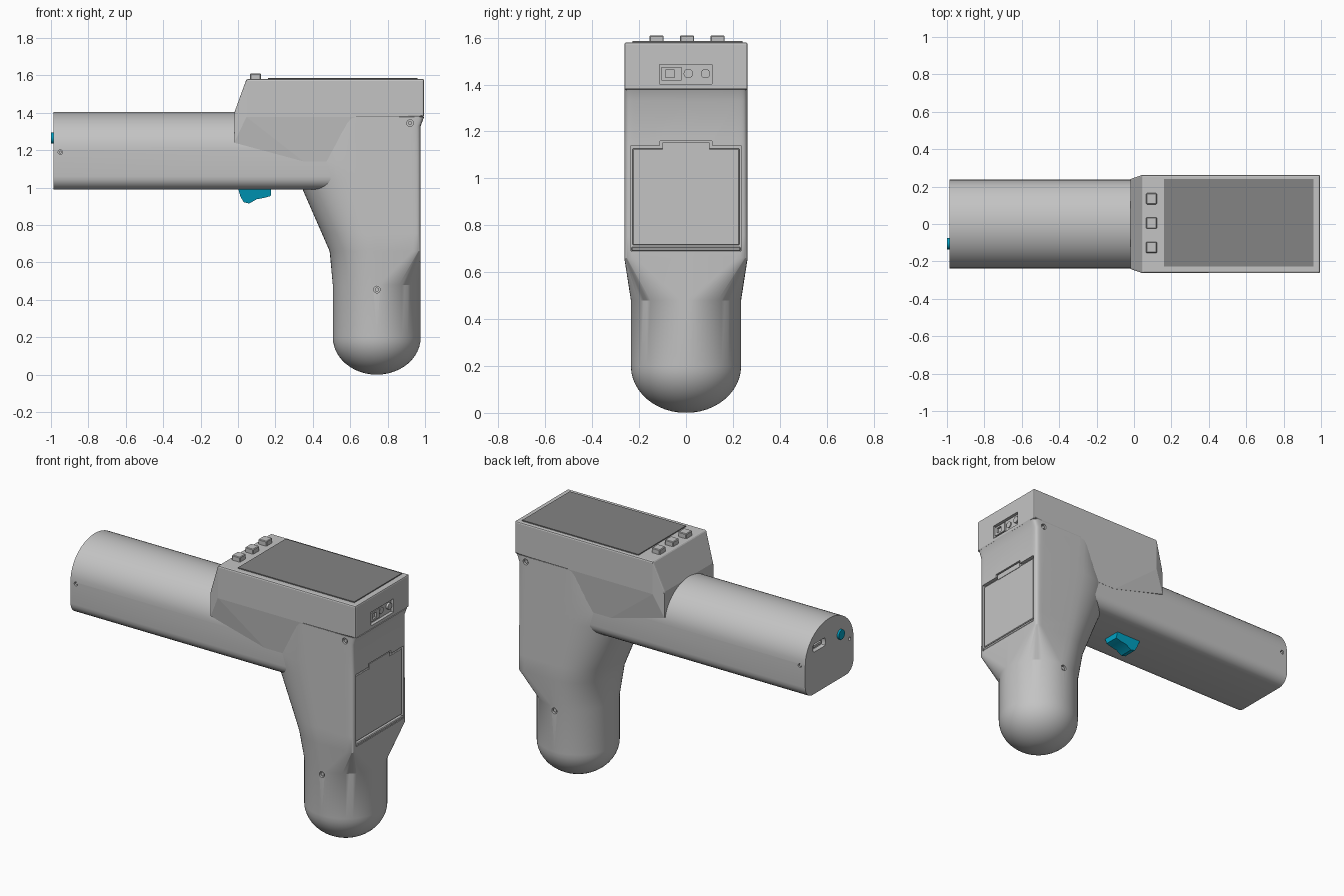
import bpy, bmesh, math
from mathutils import Vector

cube = bpy.data.objects.get("Cube")
if cube:
    bpy.data.objects.remove(cube, do_unlink=True)


def material(name, rgb):
    m = bpy.data.materials.new(name)
    m.use_nodes = True
    m.diffuse_color = (*rgb, 1)
    m.node_tree.nodes["Principled BSDF"].inputs["Base Color"].default_value = (*rgb, 1)
    return m


GREY = material("light grey", (0.55, 0.55, 0.55))
DARK = material("screen grey", (0.23, 0.23, 0.23))
BLUE = material("bright blue", (0.0, 0.36, 0.55))


def finish(bm, name, mat):
    bmesh.ops.recalc_face_normals(bm, faces=bm.faces)
    mesh = bpy.data.meshes.new(name)
    bm.to_mesh(mesh)
    bm.free()
    mesh.materials.append(mat)
    ob = bpy.data.objects.new(name, mesh)
    bpy.context.collection.objects.link(ob)
    return ob


def select(ob):
    bpy.ops.object.select_all(action='DESELECT')
    ob.select_set(True)
    bpy.context.view_layer.objects.active = ob


def smooth(ob, angle=30):
    select(ob)
    bpy.ops.object.shade_smooth_by_angle(angle=math.radians(angle))


def bevel(ob, width, segments=2):
    mod = ob.modifiers.new("bevel", 'BEVEL')
    mod.width, mod.segments = width, segments
    select(ob)
    bpy.ops.object.modifier_apply(modifier=mod.name)


def box(name, lo, hi, mat=GREY):
    bm = bmesh.new()
    bmesh.ops.create_cube(bm, size=1)
    for v in bm.verts:
        v.co = Vector([(a + b) / 2 + c * (b - a) for a, b, c in zip(lo, hi, v.co)])
    return finish(bm, name, mat)


def rod(name, centre, radius, length, axis, mat=GREY):
    bm = bmesh.new()
    bmesh.ops.create_cone(bm, cap_ends=True, segments=24, radius1=radius, radius2=radius, depth=length)
    turn = Vector((0, 0, 1)).rotation_difference(Vector(axis))
    for v in bm.verts:
        v.co = turn @ v.co + Vector(centre)
    return finish(bm, name, mat)


def hull(name, points):
    """Convex solid from points mirrored across the middle."""
    bm = bmesh.new()
    for x, y, z in points:
        for s in (-1, 1):
            bm.verts.new((x, s * y, z))
    bmesh.ops.convex_hull(bm, input=bm.verts)
    bmesh.ops.dissolve_limit(bm, angle_limit=0.01, verts=bm.verts, edges=bm.edges)
    return finish(bm, name, GREY)


def loft(name, rings, mat=GREY):
    bm = bmesh.new()
    rows = [[bm.verts.new(p) for p in ring] for ring in rings]
    for a, b in zip(rows, rows[1:]):
        for i in range(len(a)):
            j = (i + 1) % len(a)
            bm.faces.new((a[i], a[j], b[j], b[i]))
    bm.faces.new(rows[0])
    bm.faces.new(rows[-1])
    return finish(bm, name, mat)


def cut(ob, cutters):
    for c in cutters:
        c.hide_render = True
        mod = ob.modifiers.new("cut", 'BOOLEAN')
        mod.operation, mod.object, mod.solver = 'DIFFERENCE', c, 'EXACT'
        select(ob)
        bpy.ops.object.modifier_apply(modifier=mod.name)
        bpy.data.objects.remove(c, do_unlink=True)


def section(z, x0, xm, x1, w, nl=2.0, nr=2.0):
    """Horizontal ring: one rounding to the grip side, another to the outer side."""
    pts = []
    for i in range(72):
        t = math.tau * i / 72
        c, s = math.cos(t), math.sin(t)
        n, r = (nr, x1 - xm) if c > 0 else (nl, xm - x0)
        pts.append((xm + math.copysign(abs(c) ** (2 / n), c) * r,
                    math.copysign(abs(s) ** (2 / n), s) * w, z))
    return pts


W = 0.263

# Column: domed foot, round neck, then a D-shaped upper part
rings = []
for i in range(1, 13):
    a = math.pi / 2 * i / 12
    r = 0.235 * math.sin(a)
    rings.append(section(0.2 * (1 - math.cos(a)), 0.742 - r, 0.742, 0.742 + r, r))
rings.append(section(0.48, 0.507, 0.742, 0.977, 0.235))
rings.append(section(0.66, 0.49, 0.74, 0.977, W, 2.2, 24))
for i in range(1, 6):
    t = i / 5
    rings.append(section(0.66 + 0.48 * t, 0.49 - 0.21 * t, 0.74 - 0.09 * t, 0.977, W, 2.2, 24))
rings.append(section(1.33, 0.4, 0.63, 0.977, W, 2.2, 24))
rings.append(section(1.378, 0.4, 0.63, 0.995, W, 2.2, 24))
column = loft("column", rings)

# Grip: arched top, straight sides, rounded lower corners
profile = [(0.237 * math.cos(math.pi * i / 28), 1.2 + 0.205 * math.sin(math.pi * i / 28)) for i in range(29)]
R = 0.07
for cy, start in ((-0.237 + R, math.pi), (0.237 - R, 1.5 * math.pi)):
    for i in range(7):
        a = start + math.pi / 2 * i / 6
        profile.append((cy + R * math.cos(a), 0.99 + R + R * math.sin(a)))
grip = loft("grip", [[(x, y, z) for y, z in profile] for x in (-0.987, 0.5)])

# Display housing and the tapered shroud under it
housing = hull("display_housing", [
    (-0.02, 0.24, 1.4), (-0.02, 0.24, 1.33), (0.045, W, 1.58), (0.045, W, 1.378),
    (0.995, W, 1.58), (0.995, W, 1.378)])
bevel(housing, 0.008)
shroud = hull("housing_shroud", [
    (-0.02, 0.24, 1.24), (-0.02, 0.24, 1.39), (0.045, W, 1.378), (0.045, W, 1.42),
    (0.63, W, 1.378), (0.63, W, 1.42), (0.35, 0.238, 1.14), (0.6, 0.238, 1.14)])

# Screws sit in round holes on both sides
holes = {"column": [], "grip": []}
for x, z, y, r, part in ((0.92, 1.345, W, 0.018, "column"), (0.742, 0.455, 0.235, 0.018, "column"),
                         (-0.95, 1.19, 0.237, 0.012, "grip")):
    for s in (-1, 1):
        holes[part].append(rod("hole_cutter", (x, s * y, z), r, 0.03, (0, 1, 0)))
        rod("screw", (x, s * (y - 0.013), z), r * 0.6, 0.014, (0, 1, 0))

# Battery bay with door, latch and bottom lip
bay = [box("bay_cutter", (0.955, -0.235, 0.69), (1.05, 0.235, 1.14)),
       box("latch_cutter", (0.955, -0.11, 1.12), (1.05, 0.11, 1.16))]
cut(column, holes["column"] + bay)
door = box("battery_door", (0.94, -0.228, 0.715), (0.97, 0.228, 1.128))
bevel(door, 0.004, 1)
box("door_latch", (0.94, -0.1, 1.12), (0.973, 0.1, 1.153))
lip = box("door_lip", (0.94, -0.232, 0.69), (0.977, 0.232, 0.708))
bevel(lip, 0.004, 1)

# Port panel on the outer end
cut(housing, [box("port_cutter", (0.975, -0.113, 1.402), (1.05, 0.11, 1.486))])
port = box("port_socket", (0.96, -0.105, 1.418), (0.988, -0.02, 1.475))
cut(port, [box("socket_cutter", (0.965, -0.088, 1.43), (1.05, -0.05, 1.463))])
rod("port_switch", (0.972, 0.01, 1.447), 0.02, 0.02, (1, 0, 0))
rod("port_jack", (0.976, 0.083, 1.447), 0.02, 0.026, (1, 0, 0))

# Grip end: charging slot, pinhole, power button
slot = box("slot_cutter", (-1.05, 0.04, 1.25), (-0.96, 0.16, 1.3))
bevel(slot, 0.012)
cut(grip, holes["grip"] + [slot, rod("pinhole_cutter", (-0.987, -0.2, 1.2), 0.01, 0.04, (1, 0, 0))])
box("slot_tongue", (-0.975, 0.06, 1.268), (-0.964, 0.14, 1.282))
power = rod("power_button", (-0.985, -0.105, 1.265), 0.03, 0.03, (1, 0, 0), BLUE)

# Screen plate and three keys on top
box("screen", (0.16, -0.228, 1.575), (0.96, 0.24, 1.586), DARK)
for y in (-0.125, 0.005, 0.135):
    key = box("key", (0.065, y - 0.03, 1.57), (0.122, y + 0.03, 1.61))
    bevel(key, 0.004, 1)

# Trigger under the grip, narrower at the bottom
outline = [(0.0, 1.0), (0.012, 0.955), (0.03, 0.922), (0.06, 0.915), (0.1, 0.938),
           (0.14, 0.945), (0.175, 0.955), (0.177, 1.0)]
trigger = loft("trigger", [[(x, s * (0.06 if z > 0.99 else 0.045), z) for x, z in outline] for s in (-1, 1)], BLUE)

for ob in (column, grip, power, trigger):
    smooth(ob)
for ob in list(bpy.context.scene.objects):
    if ob.name.startswith(("screw", "port_switch", "port_jack")):
        smooth(ob)
